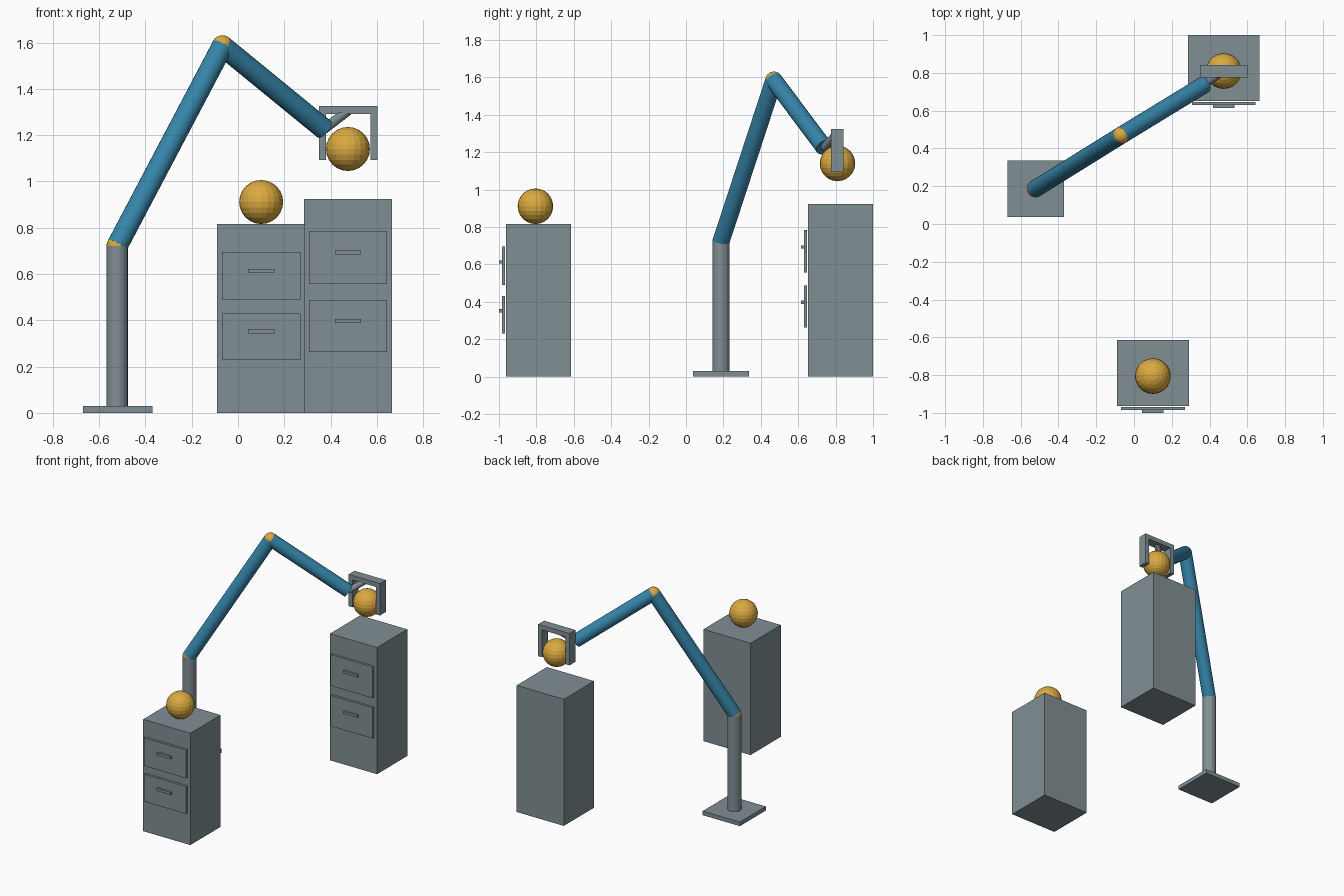
import bpy, bmesh
from mathutils import Vector

if "Cube" in bpy.data.objects:
    bpy.data.objects.remove(bpy.data.objects["Cube"])


def material(name, rgb):
    m = bpy.data.materials.new(name)
    m.diffuse_color = (*rgb, 1)
    m.use_nodes = True
    m.node_tree.nodes["Principled BSDF"].inputs["Base Color"].default_value = m.diffuse_color
    return m


GREY = material("steel grey", (0.22, 0.275, 0.295))
BLUE = material("arm blue", (0.037, 0.235, 0.40))
GOLD = material("golden yellow", (0.70, 0.40, 0.05))


def finish(name, bm, mat):
    me = bpy.data.meshes.new(name)
    bm.to_mesh(me)
    bm.free()
    me.materials.append(mat)
    ob = bpy.data.objects.new(name, me)
    bpy.context.collection.objects.link(ob)
    return ob


def box(name, x, y, z, mat=GREY):
    """Box from (min, max) pairs on each axis."""
    bm = bmesh.new()
    bmesh.ops.create_cube(bm, size=1)
    for v in bm.verts:
        v.co = [(lo + hi) / 2 + c * (hi - lo) for c, (lo, hi) in zip(v.co, (x, y, z))]
    return finish(name, bm, mat)


def rod(name, a, b, r, mat, sides=24):
    """Capped cylinder between two points."""
    a, b = Vector(a), Vector(b)
    bm = bmesh.new()
    bmesh.ops.create_cone(bm, cap_ends=True, segments=sides,
                          radius1=r, radius2=r, depth=(b - a).length)
    ob = finish(name, bm, mat)
    ob.location = (a + b) / 2
    ob.rotation_mode = 'QUATERNION'
    ob.rotation_quaternion = (b - a).to_track_quat('Z', 'Y')
    return ob


def ball(name, centre, r, segments=20, rings=12):
    bm = bmesh.new()
    bmesh.ops.create_uvsphere(bm, u_segments=segments, v_segments=rings, radius=r)
    ob = finish(name, bm, GOLD)
    ob.location = centre
    return ob


def cabinet(name, x, y, top, drawers, handles):
    """Cabinet with drawer fronts and bar handles on its front face."""
    box(name + "_body", x, y, (0, top))
    mid = (x[0] + x[1]) / 2
    front = y[0]
    for i, (d, h) in enumerate(zip(drawers, handles), 1):
        box(f"{name}_drawer_{i}", (mid - 0.169, mid + 0.169),
            (front - 0.022, front - 0.005), d)
        box(f"{name}_handle_{i}", (mid - 0.057, mid + 0.057),
            (front - 0.037, front - 0.020), (h - 0.009, h + 0.009))


# Two drawer cabinets
cabinet("near_cabinet", (-0.09, 0.29), (-0.963, -0.615), 0.815,
        [(0.49, 0.695), (0.23, 0.43)], [0.613, 0.353])
cabinet("far_cabinet", (0.285, 0.665), (0.652, 1.0), 0.923,
        [(0.557, 0.785), (0.263, 0.487)], [0.693, 0.397])

# Balls: one resting, one held
ball("resting_ball", (0.10, -0.805, 0.911), 0.095)
ball("held_ball", (0.475, 0.81, 1.14), 0.095)

# Robot arm: foot, post, two links and joints
shoulder = (-0.522, 0.187, 0.722)
elbow = (-0.067, 0.470, 1.585)
wrist = (0.372, 0.738, 1.226)
palm = (0.475, 0.81, 1.305)
R = 0.046
box("arm_foot", (-0.67, -0.37), (0.038, 0.336), (0, 0.03))
rod("arm_post", (*shoulder[:2], 0.03), shoulder, R, GREY)
rod("upper_arm", shoulder, elbow, R, BLUE)
rod("forearm", elbow, wrist, R, BLUE)
ball("shoulder_joint", shoulder, R)
ball("elbow_joint", elbow, R)
rod("wrist_rod", wrist, palm, 0.021, GREY, 16)

# Gripper: bridge and two fingers
depth = (0.775, 0.843)
box("gripper_bridge", (0.349, 0.602), depth, (1.292, 1.325))
for side in (-1, 1):
    xs = sorted((0.4755 + side * 0.096, 0.4755 + side * 0.1265))
    box("gripper_finger_" + ("left" if side < 0 else "right"), xs, depth, (1.093, 1.292))
